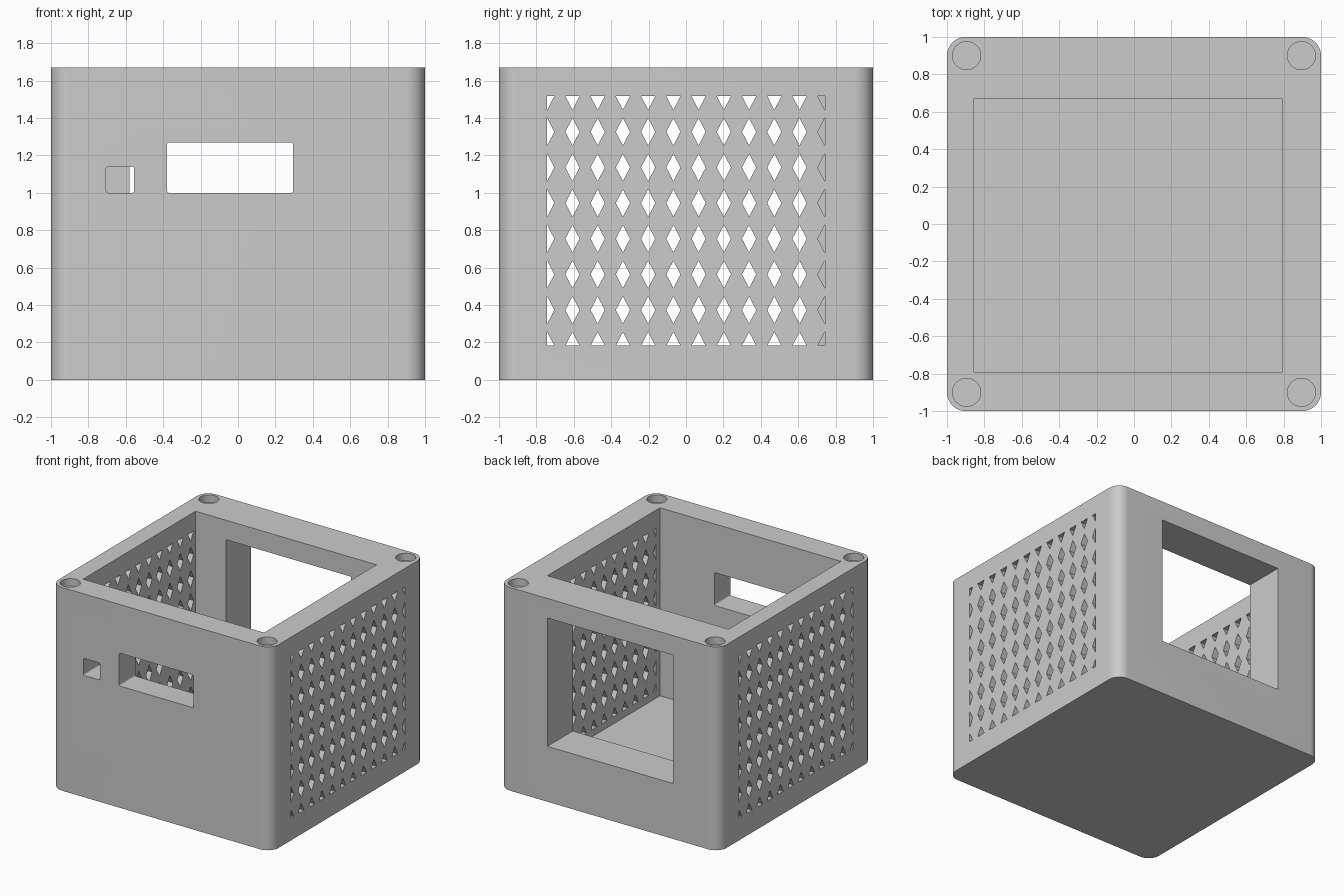
import bpy, bmesh
from math import cos, sin, pi
from mathutils import Vector

cube = bpy.data.objects.get("Cube")
if cube:
    bpy.data.objects.remove(cube, do_unlink=True)

HEIGHT = 1.67
X0, X1, Y0, Y1 = -0.855, 0.79, -0.79, 0.67    # inner walls of the cavity

grey = bpy.data.materials.new("plain_grey")
grey.use_nodes = True
colour = (0.6, 0.6, 0.6, 1)
grey.diffuse_color = colour
grey.node_tree.nodes["Principled BSDF"].inputs["Base Color"].default_value = colour


def prism(bm, points, depth):
    """Extrude a loop of 3D points along the depth vector."""
    face = bm.faces.new([bm.verts.new(p) for p in points])
    ext = bmesh.ops.extrude_face_region(bm, geom=[face])
    verts = [g for g in ext["geom"] if isinstance(g, bmesh.types.BMVert)]
    bmesh.ops.translate(bm, verts=verts, vec=Vector(depth))


def rounded_rect(u0, u1, v0, v1, r, steps):
    """Outline of a rectangle with round corners."""
    centres = ((u1 - r, v1 - r), (u0 + r, v1 - r), (u0 + r, v0 + r), (u1 - r, v0 + r))
    return [(cu + r * cos((k + i / steps) * pi / 2), cv + r * sin((k + i / steps) * pi / 2))
            for k, (cu, cv) in enumerate(centres) for i in range(steps + 1)]


def finish(bm, name):
    bmesh.ops.recalc_face_normals(bm, faces=bm.faces)
    mesh = bpy.data.meshes.new(name)
    bm.to_mesh(mesh)
    bm.free()
    mesh.materials.append(grey)
    obj = bpy.data.objects.new(name, mesh)
    bpy.context.collection.objects.link(obj)
    return obj


# Solid body with round vertical corners
bm = bmesh.new()
prism(bm, [(x, y, 0) for x, y in rounded_rect(-1, 1, -1, 1, 0.1, 12)], (0, 0, HEIGHT))
body = finish(bm, "enclosure_body")

# Main cavity and the four round corner pockets
bm = bmesh.new()
prism(bm, [(X0, Y0, 0.125), (X1, Y0, 0.125), (X1, Y1, 0.125), (X0, Y1, 0.125)], (0, 0, 2))
for sx in (-1, 1):
    for sy in (-1, 1):
        ring = [(sx * 0.895 + 0.075 * cos(i * pi / 24), sy * 0.9 + 0.075 * sin(i * pi / 24), HEIGHT - 0.06)
                for i in range(48)]
        prism(bm, ring, (0, 0, 0.2))
cavity_cutter = finish(bm, "cavity_cutter")

# Front slots and the big back window
bm = bmesh.new()
for slot in ((-0.705, -0.555, 1.0, 1.14), (-0.38, 0.295, 1.0, 1.27)):
    prism(bm, [(x, -1.1, z) for x, z in rounded_rect(*slot, 0.012, 4)], (0, 0.5, 0))
prism(bm, [(-0.58, 1.1, 0.455), (0.56, 1.1, 0.455), (0.56, 1.1, 1.51), (-0.58, 1.1, 1.51)], (0, -0.6, 0))
opening_cutter = finish(bm, "opening_cutter")

# Diamond vents on both sides, clipped to a rectangular panel
PANEL_Y, Z_LOW, Z_HIGH = 0.742, 0.183, 1.517
COLS, ROWS = 11, 7
bm = bmesh.new()
for col in range(COLS + 1):
    y = -PANEL_Y + col * 2 * PANEL_Y / COLS
    for row in range(ROWS + 1):
        z = Z_LOW + row * (Z_HIGH - Z_LOW) / ROWS
        outline = []
        for dy, dz in ((0.038, 0), (0, 0.073), (-0.038, 0), (0, -0.073)):
            if (col == 0 and dy < 0) or (col == COLS and dy > 0) \
                    or (row == 0 and dz < 0) or (row == ROWS and dz > 0):
                dy = dz = 0
            outline.append((y + dy, z + dz))
        outline = list(dict.fromkeys(outline))
        # the last column is a blind pocket beside the thick back wall
        inset = 0 if col == COLS else 0.1
        for inner, outer in ((X0 + inset, -1.1), (X1 - inset, 1.1)):
            prism(bm, [(outer, a, b) for a, b in outline], (inner - outer, 0, 0))
vent_cutter = finish(bm, "vent_cutter")

# Cut every opening, then drop the cutters
bpy.context.view_layer.objects.active = body
body.select_set(True)
for cutter in (cavity_cutter, opening_cutter, vent_cutter):
    cutter.hide_render = True
    mod = body.modifiers.new(cutter.name, "BOOLEAN")
    mod.operation, mod.solver, mod.object = "DIFFERENCE", "EXACT", cutter
    bpy.ops.object.modifier_apply(modifier=mod.name)
    bpy.data.objects.remove(cutter, do_unlink=True)

bpy.ops.object.shade_smooth_by_angle()
